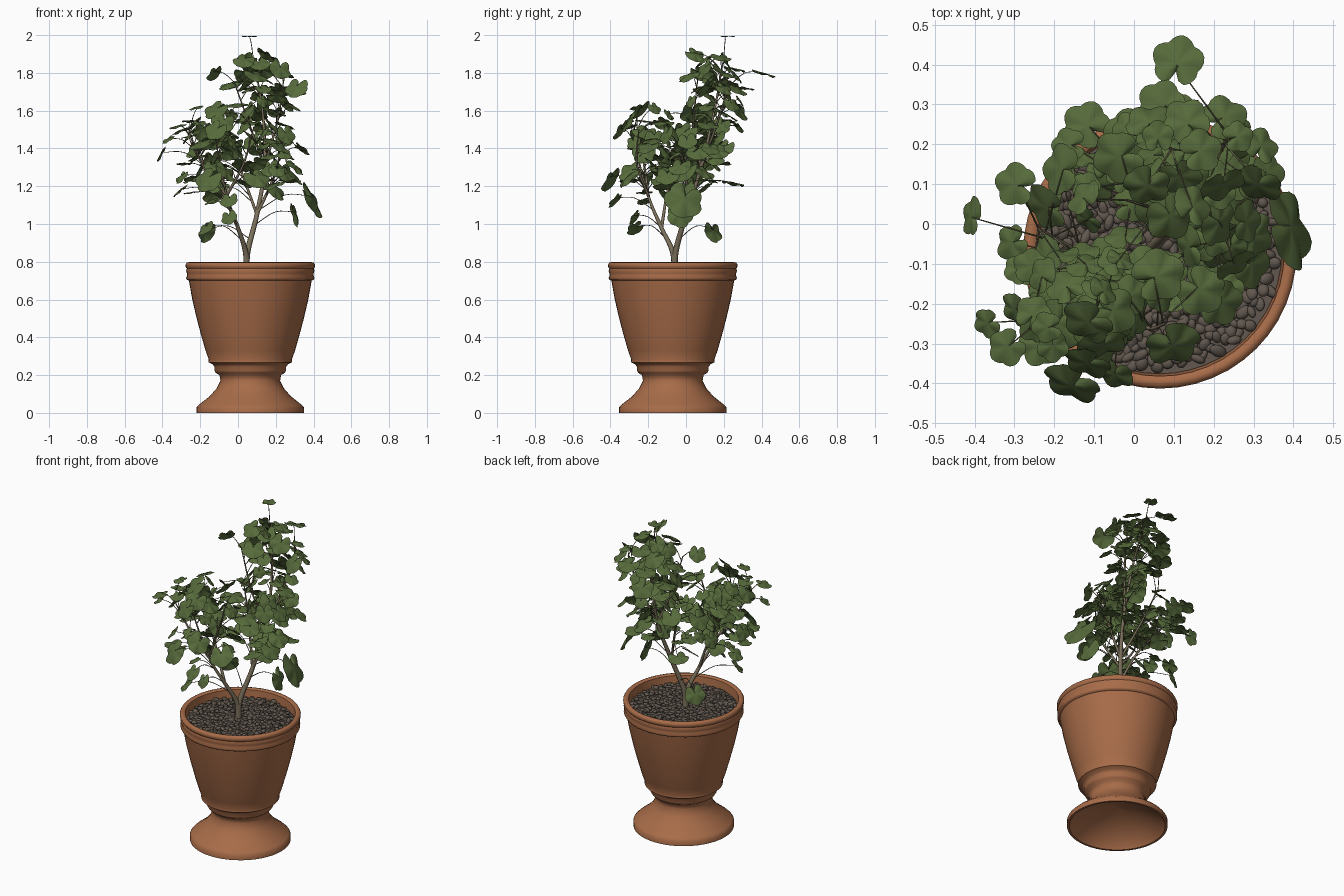
import bpy, bmesh, math, random
from mathutils import Vector, Matrix, Euler

random.seed(8)
if "Cube" in bpy.data.objects:
    bpy.data.objects.remove(bpy.data.objects["Cube"], do_unlink=True)

POT = Vector((0.065, -0.07, 0))
ROOT = Vector((0.045, -0.06, 0.72))


def material(name, rgb):
    m = bpy.data.materials.new(name)
    m.use_nodes = True
    m.diffuse_color = (*rgb, 1)
    shader = m.node_tree.nodes["Principled BSDF"]
    shader.inputs["Base Color"].default_value = (*rgb, 1)
    shader.inputs["Roughness"].default_value = 0.8
    return m


terracotta = material("terracotta", (0.39, 0.15, 0.066))
pebble_grey = material("pebble grey", (0.12, 0.096, 0.077))
bark = material("bark", (0.2, 0.165, 0.105))
stalk_olive = material("stalk olive", (0.13, 0.12, 0.065))
leaf_green = material("leaf green", (0.094, 0.145, 0.044))


def mesh_object(name, verts, faces, mat, angle=50):
    mesh = bpy.data.meshes.new(name)
    mesh.from_pydata(verts, [], faces)
    mesh.materials.append(mat)
    obj = bpy.data.objects.new(name, mesh)
    bpy.context.collection.objects.link(obj)
    bpy.ops.object.select_all(action="DESELECT")
    obj.select_set(True)
    bpy.context.view_layer.objects.active = obj
    bpy.ops.object.shade_smooth_by_angle(angle=math.radians(angle))
    return obj


def lathe(name, profile, mat, steps=48):
    """Turn a (radius, height) profile around the pot axis."""
    verts, faces = [], []
    for r, z in profile:
        for i in range(steps):
            a = math.tau * i / steps
            verts.append(POT + Vector((r * math.cos(a), r * math.sin(a), z)))
    for k in range(len(profile) - 1):
        for i in range(steps):
            j = (i + 1) % steps
            faces.append((k * steps + i, k * steps + j, (k + 1) * steps + j, (k + 1) * steps + i))
    return mesh_object(name, verts, faces, mat)


# Urn: hollow foot, waist, bowl, banded rim and inner wall
lathe("pot", [
    (0.002, 0.13), (0.1, 0.115), (0.19, 0.075), (0.255, 0.025), (0.272, 0), (0.285, 0),
    (0.285, 0.03), (0.272, 0.043), (0.215, 0.088), (0.178, 0.13), (0.158, 0.17), (0.163, 0.2),
    (0.183, 0.212), (0.19, 0.225), (0.19, 0.245), (0.2, 0.257), (0.222, 0.268), (0.22, 0.283),
    (0.237, 0.33), (0.26, 0.41), (0.285, 0.505), (0.307, 0.6), (0.325, 0.7), (0.335, 0.704),
    (0.34, 0.714), (0.335, 0.726), (0.336, 0.74), (0.34, 0.752), (0.336, 0.764),
    (0.342, 0.772), (0.343, 0.784), (0.337, 0.795), (0.324, 0.798), (0.312, 0.79), (0.305, 0.72),
], terracotta)
lathe("soil", [(0.306, 0.74), (0.001, 0.742)], pebble_grey)

# Pebbles of mixed sizes, loosely laid on a spiral over the soil
bm = bmesh.new()
bmesh.ops.create_icosphere(bm, subdivisions=2, radius=1)
ball = [v.co.copy() for v in bm.verts]
ball_faces = [[v.index for v in f.verts] for f in bm.faces]
bm.free()
verts, faces = [], []
count = 520
for i in range(count):
    r, a = 0.292 * math.sqrt((i + 0.5) / count), i * 2.39996
    drift = [random.uniform(-0.006, 0.006) for _ in range(3)]
    place = POT + Vector((r * math.cos(a), r * math.sin(a), 0.747)) + Vector(drift)
    size = Vector((random.uniform(0.013, 0.025), random.uniform(0.01, 0.017), random.uniform(0.008, 0.012)))
    turn = Euler((random.uniform(-0.5, 0.5), random.uniform(-0.5, 0.5), random.uniform(0, 6.3)))
    mat = Matrix.LocRotScale(place, turn, size)
    start = len(verts)
    verts += [mat @ c for c in ball]
    faces += [[start + n for n in f] for f in ball_faces]
mesh_object("pebbles", verts, faces, pebble_grey, 80)


def tubes(name, paths, mat, sides):
    """Tapered tubes; each path is (points, start radius, end radius)."""
    verts, faces = [], []
    for pts, r0, r1 in paths:
        start = len(verts)
        for k, p in enumerate(pts):
            d = (pts[min(k + 1, len(pts) - 1)] - pts[max(k - 1, 0)]).normalized()
            u = d.cross(Vector((0.8, 0.6, 0.1))).normalized()
            w = d.cross(u)
            r = r0 + (r1 - r0) * k / (len(pts) - 1)
            for s in range(sides):
                a = math.tau * s / sides
                verts.append(p + r * (math.cos(a) * u + math.sin(a) * w))
        for k in range(len(pts) - 1):
            for s in range(sides):
                a, b = start + k * sides + s, start + k * sides + (s + 1) % sides
                faces.append((a, b, b + sides, a + sides))
    return mesh_object(name, verts, faces, mat, 80)


def spline(points, steps=8):
    """Smooth path through the points."""
    p = [Vector(q) for q in points]
    p = [2 * p[0] - p[1]] + p + [2 * p[-1] - p[-2]]
    out = []
    for a, b, c, d in zip(p, p[1:], p[2:], p[3:]):
        for i in range(steps):
            t = i / steps
            out.append(0.5 * (2 * b + (c - a) * t + (2 * a - 5 * b + 4 * c - d) * t ** 2
                              + (3 * b - a - 3 * c + d) * t ** 3))
    return out + [p[-2]]


# Woody stems: a tall one, a forward one and their side shoots
fork, low, mid = (0.1, 0, 1.05), (0, -0.13, 0.98), (0.14, 0.08, 1.3)
shoulder, high = (-0.06, -0.2, 1.15), (0.13, 0.15, 1.6)
branches = [(spline(points), thick, 0.003) for points, thick in [
    ([ROOT, (0.05, -0.055, 0.85), fork, mid, high, (0.08, 0.2, 1.88)], 0.019),
    ([ROOT, (0.04, -0.07, 0.85), low, shoulder, (-0.12, -0.28, 1.45)], 0.018),
    ([low, (-0.1, -0.09, 1.2), (-0.24, -0.01, 1.4)], 0.009),
    ([fork, (0.19, 0, 1.25), (0.24, -0.04, 1.45)], 0.009),
    ([mid, (0.21, 0.17, 1.55), (0.24, 0.23, 1.75)], 0.008),
    ([mid, (0.07, 0.04, 1.5), (-0.02, 0.06, 1.75)], 0.007),
    ([shoulder, (0.03, -0.26, 1.32), (0.08, -0.25, 1.5)], 0.008),
    ([fork, (0.01, 0.09, 1.3), (-0.06, 0.14, 1.5)], 0.008),
    ([shoulder, (-0.18, -0.22, 1.3), (-0.26, -0.26, 1.48)], 0.008),
]]
tubes("stems", branches, bark, 8)
nodes = [q for pts, _, _ in branches for q in pts if q.z > 0.9]

# Outlying leaves by position, size and tilt; they face away from the root
leaves = [(Vector(q[:3]), q[3], q[4], ROOT) for q in [
    (0.4, -0.01, 1.13, 0.105, 2.5), (0.31, -0.03, 1.05, 0.07, 4), (-0.17, -0.27, 0.98, 0.05, 1.5),
    (-0.17, 0.15, 0.96, 0.06, 1.6), (-0.05, -0.28, 1.04, 0.045, 1.5),
    (0.3, -0.1, 1.26, 0.065, 1.4), (-0.16, -0.41, 1.24, 0.075, 1.7), (0.06, 0.22, 1.995, 0.04, 0),
    (0.11, 0.41, 1.8, 0.065, 0.3), (0.23, 0.27, 1.72, 0.062, 0.5), (-0.12, 0.25, 1.22, 0.06, 0.3),
    (-0.3, 0.1, 1.5, 0.055, 0.5), (-0.41, 0.02, 1.37, 0.05, 2), (-0.32, -0.31, 1.52, 0.048, 0.5),
    (-0.37, -0.25, 1.45, 0.038, 0.6), (-0.05, -0.38, 1.13, 0.05, 1.2), (0.1, -0.31, 1.25, 0.07, 1),
    (0.34, 0.13, 1.4, 0.05, 0.8), (0.15, 0.05, 1.9, 0.055, 0.8), (0.32, 0.2, 1.72, 0.05, 1),
    (-0.31, -0.05, 1.18, 0.05, 1.2), (0.22, -0.2, 1.41, 0.06, 0.7), (-0.13, 0.07, 1.8, 0.05, 1),
    (-0.22, -0.26, 1.62, 0.04, 0.4),
]]

# Foliage masses: centre, half sizes, leaf count
masses = [
    ((0.12, 0.15, 1.64), (0.21, 0.17, 0.28), 44),
    ((-0.1, -0.19, 1.37), (0.23, 0.2, 0.27), 46),
    ((0.2, 0.01, 1.36), (0.14, 0.21, 0.22), 24),
    ((-0.09, 0.11, 1.33), (0.19, 0.12, 0.2), 14),
]
for centre, half, amount in masses:
    made = tries = 0
    while made < amount and tries < 4000:
        tries += 1
        d = Vector([random.gauss(0, 1) for _ in half]).normalized() * random.uniform(0.4, 1)
        p = Vector(centre) + Vector([a * b for a, b in zip(d, half)])
        if all((p - leaf[0]).length > 0.07 for leaf in leaves):
            leaves.append((p, random.uniform(0.036, 0.068), random.uniform(0.1, 1.7), Vector(centre)))
            made += 1

# Softly lobed leaf blades on thin arching stalks
STEPS = 30
verts, faces, stalks = [], [], []
for p, size, lean, axis in leaves:
    away = Vector((p.x - axis.x, p.y - axis.y, 0)).normalized()
    away.rotate(Euler((0, 0, random.gauss(0, 0.6) if axis is not ROOT else 0)))
    jitter = Vector([random.uniform(-0.3, 0.3) for _ in range(3)]) * min(1, lean)
    normal = (Vector((0, 0, 1)) + away * lean + jitter).normalized()
    tip = (away - normal * away.dot(normal) + normal.cross(away) * random.uniform(-0.7, 0.7)).normalized()
    side = normal.cross(tip)
    wave, droop = random.uniform(0.04, 0.1), random.uniform(0.05, 0.25)

    def blade(x, y, h):
        return p + size * (tip * x + side * y + normal * h)

    start = len(verts)
    verts.append(blade(-0.1, 0, 0))
    for ring in (0.5, 1):
        for i in range(STEPS):
            a = math.tau * i / STEPS
            r = ring * (0.87 + 0.16 * abs(math.cos(2.5 * a)))
            r *= 1 - 0.55 * math.exp(-((a - math.pi) / 0.2) ** 2)
            verts.append(blade(r * math.cos(a), r * math.sin(a),
                               ring ** 2 * (wave * math.cos(5 * a) - droop)))
    for i in range(STEPS):
        a, b = start + 1 + i, start + 1 + (i + 1) % STEPS
        faces += [(start, a, b), (a, a + STEPS, b + STEPS, b)]
    foot = min(nodes, key=lambda q: (p - q).length + max(0, q.z - p.z + 0.06) * 2)
    end = blade(-0.2, 0, 0)
    bend = (foot + end) / 2 + Vector((0, 0, 0.15)) * (end - foot).length
    stalks.append((spline([foot, bend, end], 4), 0.0026, 0.0015))

mesh_object("leaves", verts, faces, leaf_green, 60)
tubes("leaf_stalks", stalks, stalk_olive, 5)
